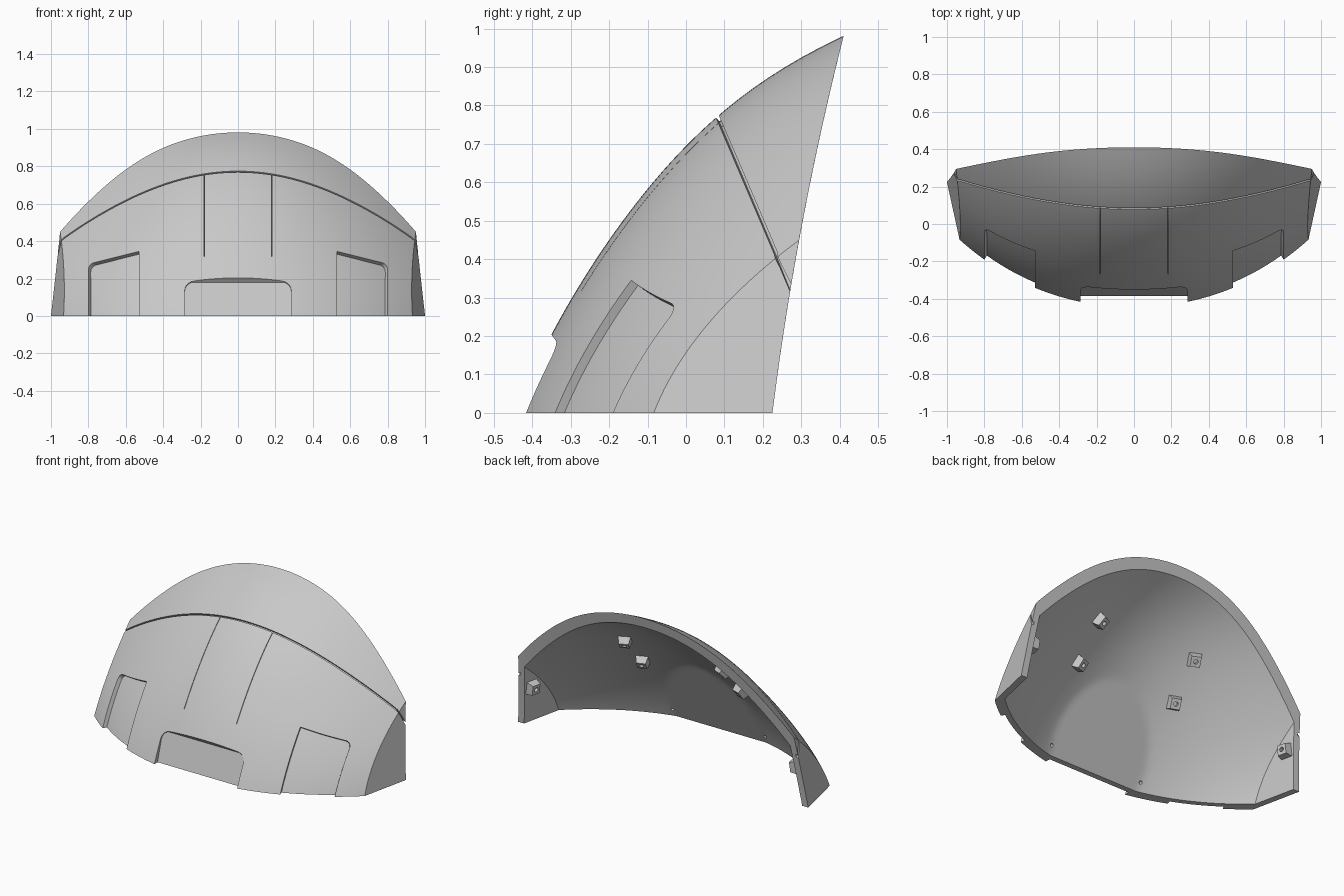
import bpy, bmesh, math
from mathutils import Vector

if "Cube" in bpy.data.objects:
    bpy.data.objects.remove(bpy.data.objects["Cube"], do_unlink=True)

WALL, SIDE_WALL = 0.055, 0.04

grey = bpy.data.materials.new("light_grey")
grey.use_nodes = True
grey.diffuse_color = (0.58, 0.58, 0.58, 1)
grey.node_tree.nodes["Principled BSDF"].inputs["Base Color"].default_value = (0.58, 0.58, 0.58, 1)


# Curved front surface: depth y as a function of x and z
def depth(x, z):
    return (-0.445 + z * (0.40 + 0.317 * z + 0.18 * z**6)
            + x * x * (0.35 + 0.075 * x * x + 0.04 * z + 0.55 * z * z))


def surf(x, z):
    e = 0.001
    n = Vector(((depth(x + e, z) - depth(x - e, z)) / (2 * e), -1,
                (depth(x, z + e) - depth(x, z - e)) / (2 * e)))
    return Vector((x, depth(x, z), z)), n.normalized()


# Inner wall, with a flat pad at the lower front
def inner_depth(x, z):
    p, n = surf(x, z)
    return max(p.y - WALL / n.y, -0.35 + 0.5 * z)


# Flat side facets and the curve of the back rim
def facet_x(y, z):
    return 0.951 + 0.219 * y - 0.143 * z


def facet_normal(side):
    return Vector((side, -0.219, 0.143)).normalized()


def rim_y(z):
    return 0.225 + 0.125 * z + 0.065 * z * z


def solve(f, lo, hi):
    """Root of a rising function."""
    for _ in range(30):
        mid = (lo + hi) / 2
        lo, hi = (mid, hi) if f(mid) < 0 else (lo, mid)
    return lo


def spread(a, b, n):
    return [a + (b - a) * i / n for i in range(n + 1)]


def to_object(name, bm):
    mesh = bpy.data.meshes.new(name)
    bm.to_mesh(mesh)
    bm.free()
    mesh.materials.append(grey)
    ob = bpy.data.objects.new(name, mesh)
    bpy.context.collection.objects.link(ob)
    return ob


def cut(ob, cutter):
    """Subtract the cutter; keep the former mesh if the cut destroys it."""
    before = ob.data.copy()
    mod = ob.modifiers.new("cut", "BOOLEAN")
    mod.operation, mod.solver, mod.object = "DIFFERENCE", "EXACT", cutter
    bpy.context.view_layer.objects.active = ob
    bpy.ops.object.modifier_apply(modifier=mod.name)
    if len(ob.data.polygons) < len(before.polygons) * 0.6:
        ob.data = before
    bpy.data.objects.remove(cutter, do_unlink=True)


def solid(name, inner, outer):
    """Closed solid between two grids of points."""
    bm = bmesh.new()
    lo, hi = ([[bm.verts.new(p) for p in r] for r in g] for g in (inner, outer))
    a, b = len(lo), len(lo[0])
    for i in range(a - 1):
        for j in range(b - 1):
            bm.faces.new((hi[i][j], hi[i + 1][j], hi[i + 1][j + 1], hi[i][j + 1]))
            bm.faces.new((lo[i][j + 1], lo[i + 1][j + 1], lo[i + 1][j], lo[i][j]))
    ring = ([(i, 0) for i in range(a)] + [(a - 1, j) for j in range(1, b)]
            + [(i, b - 1) for i in range(a - 2, -1, -1)] + [(0, j) for j in range(b - 2, 0, -1)])
    for (i, j), (k, m) in zip(ring, ring[1:] + ring[:1]):
        bm.faces.new((lo[i][j], lo[k][m], hi[k][m], hi[i][j]))
    bmesh.ops.remove_doubles(bm, verts=bm.verts, dist=1e-5)
    bm.normal_update()
    if bm.calc_volume(signed=True) < 0:
        bmesh.ops.reverse_faces(bm, faces=bm.faces)
    return to_object(name, bm)


def slab(rows, below, above):
    return solid("cutter", [[p - n * below for p, n in r] for r in rows],
                 [[p + n * above for p, n in r] for r in rows])


# One skin of the shell: side facet, curved front, side facet
def skin(front, inset):
    def crease(z):
        return solve(lambda x: x - facet_x(front(x, z), z) + inset, 0.5, 1.2)

    def height(s):
        return solve(lambda z: front(s * crease(z), z) - rim_y(z), 0.1, 1.2)

    def facet(side):
        top, cols = height(1), []
        for k in spread(0, 1, 5)[1:]:
            col = []
            for z in spread(0, top, 36):
                y = front(crease(z), z)
                y += (rim_y(z) - y) * k
                col.append(Vector((side * (facet_x(y, z) - inset), y, z)))
            cols.append(col)
        return cols

    middle = []
    for s in spread(-1, 1, 64):
        pts = [(s * crease(z), z) for z in spread(0, height(s), 36)]
        middle.append([Vector((x, front(x, z), z)) for x, z in pts])
    return facet(-1)[::-1] + middle + facet(1)


shell = solid("curved_shell", skin(inner_depth, SIDE_WALL * 1.034), skin(depth, 0))


# Recessed panels
def rounded(d, r):
    return r - math.sqrt(max(0, r * r - max(0, d) ** 2))


rows = []
for t in spread(-1, 1, 32):
    x = 0.285 * math.sin(t * math.pi / 2)
    top = 0.18 - rounded(abs(x) - 0.235, 0.05)
    rows.append([(Vector((x, -0.385 + 0.29 * z, z)), Vector((0, -0.6, 0.8)))
                 for z in spread(-0.3, top, 8)])
cut(shell, slab(rows, 0, 0.15))

for side in (-1, 1):
    rows = []
    for t in spread(0, 1, 18):
        x = 0.53 + 0.27 * math.sin(t * math.pi / 2)
        top = 0.345 - 0.25 * (x - 0.53) - rounded(x - 0.77, 0.03)
        rows.append([surf(side * x, z) for z in spread(-0.1, top, 14)])
    cut(shell, slab(rows, 0.024, 0.05))


# Panel grooves: each follows a plane y = y0 - k z across the surface
def on_plane(x, y0, k):
    return solve(lambda z: depth(x, z) - y0 + k * z, -0.1, 1.0)


def half_groove(side, start, y0, k, end_z):
    path = []
    for x in spread(start, 1.0, 44):
        p, n = surf(side * x, on_plane(x, y0, k))
        if x > facet_x(p.y, p.z) - 0.004:
            break
        path.append((p, n))
    for z in (end_z, end_z - 0.03):
        y = y0 - k * z
        path.append((Vector((side * facet_x(y, z), y, z)), facet_normal(side)))
    return path


def groove(path, across, width, deep):
    w = across.normalized() * width / 2
    cut(shell, slab([[(p - w, n), (p + w, n)] for p, n in path], deep, 0.03))


UPPER, LOWER = (0.411, 0.427), (0.028, 0.945)
left, right = (half_groove(s, 0.0, *UPPER, 0.33) for s in (1, -1))
groove(right[:0:-1] + left, Vector((0, 1, 0.427)), 0.01, 0.014)
for side in (-1, 1):
    groove(half_groove(side, 0.18, *LOWER, 0), Vector((0, 1, 0.945)), 0.004, 0.03)
    z0, z1 = on_plane(0.18, *LOWER), on_plane(0.18, *UPPER)
    groove([surf(side * 0.18, z) for z in spread(z0, z1, 16)], Vector((1, 0, 0)), 0.003, 0.014)


# Peg used for cutting screw holes
def peg(pos, axis, radius, length):
    bm = bmesh.new()
    bmesh.ops.create_cone(bm, cap_ends=True, segments=16, radius1=radius, radius2=radius, depth=length)
    ob = to_object("cutter", bm)
    ob.matrix_world = axis.to_track_quat("Z", "Y").to_matrix().to_4x4()
    ob.location = pos
    bpy.context.view_layer.update()
    return ob


for side in (-1, 1):
    cut(shell, peg(Vector((side * 0.32, -0.325, 0.05)), Vector((0, -1, 0.5)), 0.01, 0.05))


# Mounting blocks on the inner wall, tapered and drilled
def block(name, pos, normal, wall):
    bm = bmesh.new()
    bmesh.ops.create_cube(bm, size=1)
    for v in bm.verts:
        taper = 0.75 if v.co.z > 0 else 1
        v.co = Vector((v.co.x * 0.075 * taper, v.co.y * 0.08 * taper, v.co.z * 0.05))
    ob = to_object(name, bm)
    ob.matrix_world = (-normal).to_track_quat("Z", "Y").to_matrix().to_4x4()
    ob.location = pos - normal * (wall + 0.018)
    bpy.context.view_layer.update()
    cut(ob, peg(pos - normal * (wall + 0.045), normal, 0.013, 0.05))


for side, word in ((1, "left"), (-1, "right")):
    for z, level in ((0.685, "upper"), (0.485, "lower")):
        block(f"{word}_{level}_mount", *surf(side * 0.36, z), WALL)
    block(f"{word}_side_mount", Vector((side * facet_x(0.2, 0.24), 0.2, 0.24)),
          facet_normal(side), SIDE_WALL)

# Smooth the curved wall, keep its edges sharp
bpy.ops.object.select_all(action="DESELECT")
shell.select_set(True)
bpy.context.view_layer.objects.active = shell
bpy.ops.object.shade_smooth_by_angle(angle=math.radians(25))
